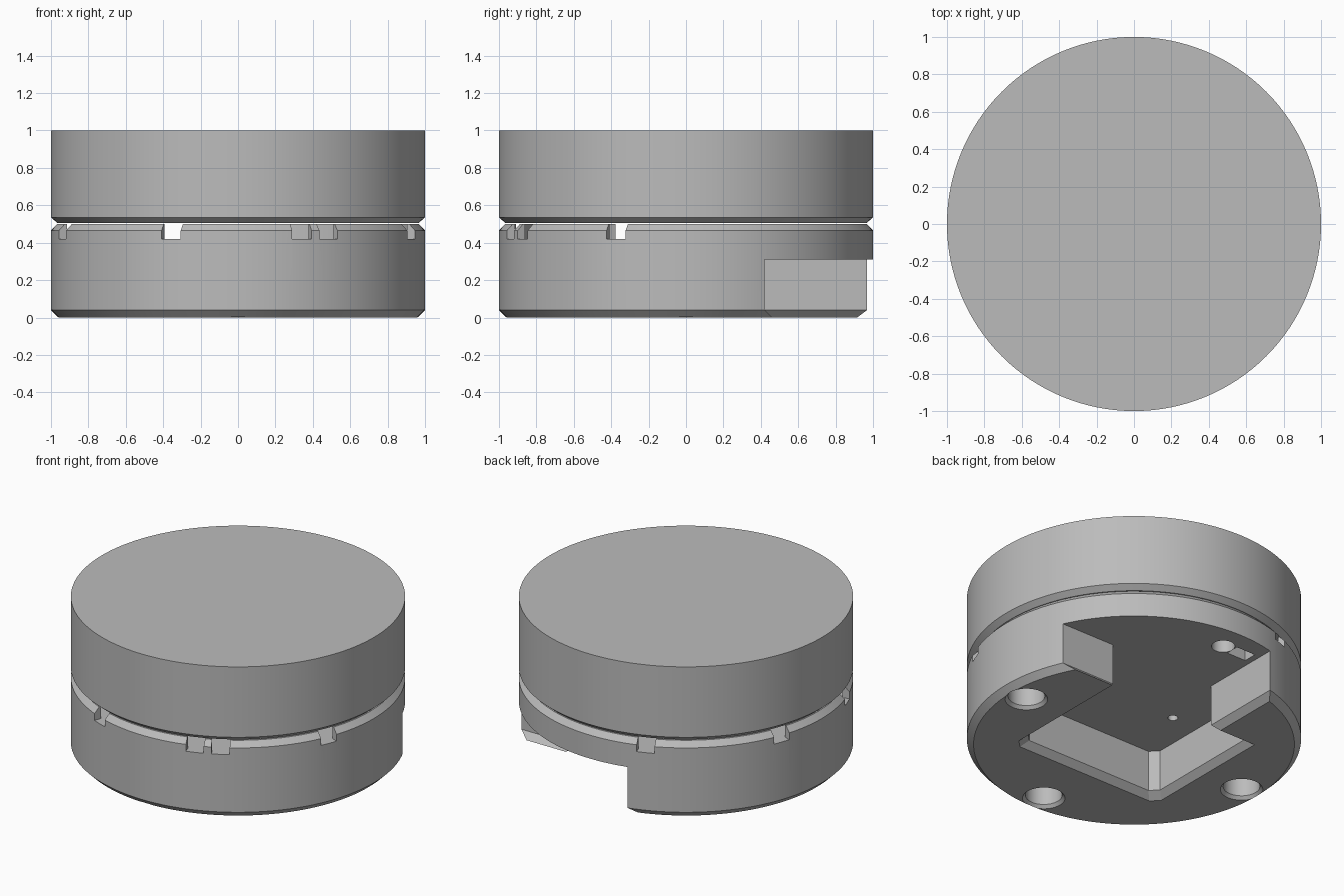
import bpy, bmesh, math
from mathutils import Matrix

cube = bpy.data.objects.get("Cube")
if cube:
    bpy.data.objects.remove(cube, do_unlink=True)

grey = bpy.data.materials.new("plain_grey")
grey.use_nodes = True
grey.diffuse_color = (0.5, 0.5, 0.5, 1)
grey.node_tree.nodes["Principled BSDF"].inputs["Base Color"].default_value = (0.5, 0.5, 0.5, 1)


def finish(name, bm):
    bmesh.ops.recalc_face_normals(bm, faces=bm.faces)
    mesh = bpy.data.meshes.new(name)
    bm.to_mesh(mesh)
    bm.free()
    mesh.materials.append(grey)
    ob = bpy.data.objects.new(name, mesh)
    bpy.context.collection.objects.link(ob)
    return ob


def loft(name, rings):
    """Closed solid through rings of equal point count."""
    bm = bmesh.new()
    loops = [[bm.verts.new(p) for p in ring] for ring in rings]
    n = len(loops[0])
    for a, b in zip(loops, loops[1:]):
        for i in range(n):
            j = (i + 1) % n
            bm.faces.new((a[i], a[j], b[j], b[i]))
    bm.faces.new(loops[0])
    bm.faces.new(loops[-1])
    return finish(name, bm)


def lathe(name, profile, centre=(0, 0), sides=128):
    """Solid of revolution from (radius, height) pairs."""
    turn = [2 * math.pi * i / sides for i in range(sides)]
    return loft(name, [[(centre[0] + r * math.cos(a), centre[1] + r * math.sin(a), z)
                        for a in turn] for r, z in profile])


def box(name, size, place, angle=0):
    bm = bmesh.new()
    bmesh.ops.create_cube(bm, size=1, matrix=Matrix.Rotation(angle, 4, "Z")
                          @ Matrix.Translation(place) @ Matrix.Diagonal((*size, 1)))
    return finish(name, bm)


def cut(target, cutter):
    cutter.hide_render = True
    mod = target.modifiers.new("cut", "BOOLEAN")
    mod.operation, mod.solver, mod.object = "DIFFERENCE", "EXACT", cutter
    bpy.context.view_layer.objects.active = target
    bpy.ops.object.modifier_apply(modifier=mod.name)
    bpy.data.objects.remove(cutter, do_unlink=True)


def pocket_ring(f, z):
    """Square recess joined to an open rear corner, grown by f."""
    x, y, c, far, left = 0.515 + f, 0.42 + f, 0.05, 1.3, -0.25 - f
    pts = [(-x, c - y), (c - x, -y), (x - c, -y), (x, c - y), (x, y), (far, y),
           (far, far), (left, far), (left, y), (-x, y)]
    return [(px, py, z) for px, py in pts]


# Lower body: shallow cup with chamfered rims
base = lathe("lower_body", [(0.96, 0), (1, 0.04), (1, 0.465), (0.967, 0.5),
                            (0.955, 0.5), (0.955, 0.42)])

# Recess in the underside with flared lower edge
cut(base, loft("pocket_cutter", [pocket_ring(0.08, -0.04), pocket_ring(0, 0.04),
                                 pocket_ring(0, 0.31)]))

# Round sockets in the underside
for spot in ((0.84, 0), (-0.84, 0), (0, -0.84)):
    cut(base, lathe("socket_cutter", [(0.145, -0.02), (0.11, 0.02), (0.11, 0.2)], spot, 40))

# Small openings in the recess ceiling
cut(base, lathe("round_hole_cutter", [(0.07, 0.25), (0.07, 0.4)], (0, 0.83), 32))
cut(base, lathe("pin_hole_cutter", [(0.03, 0.25), (0.03, 0.4)], (-0.32, -0.02), 24))
cut(base, box("slot_cutter", (0.14, 0.09, 0.15), (-0.14, 0.83, 0.325)))

# Notches around the rim
for degrees in (111, 160, 200, 249, 290, 299, 338):
    cut(base, box("notch_cutter", (0.15, 0.11, 0.2), (0.985, 0, 0.52), math.radians(degrees)))

# Lid with chamfered lower edge
lid = lathe("lid", [(0.965, 0.505), (1, 0.535), (1, 1)])

for ob in (base, lid):
    bpy.ops.object.select_all(action="DESELECT")
    ob.select_set(True)
    bpy.context.view_layer.objects.active = ob
    bpy.ops.object.shade_smooth_by_angle(angle=math.radians(25))
